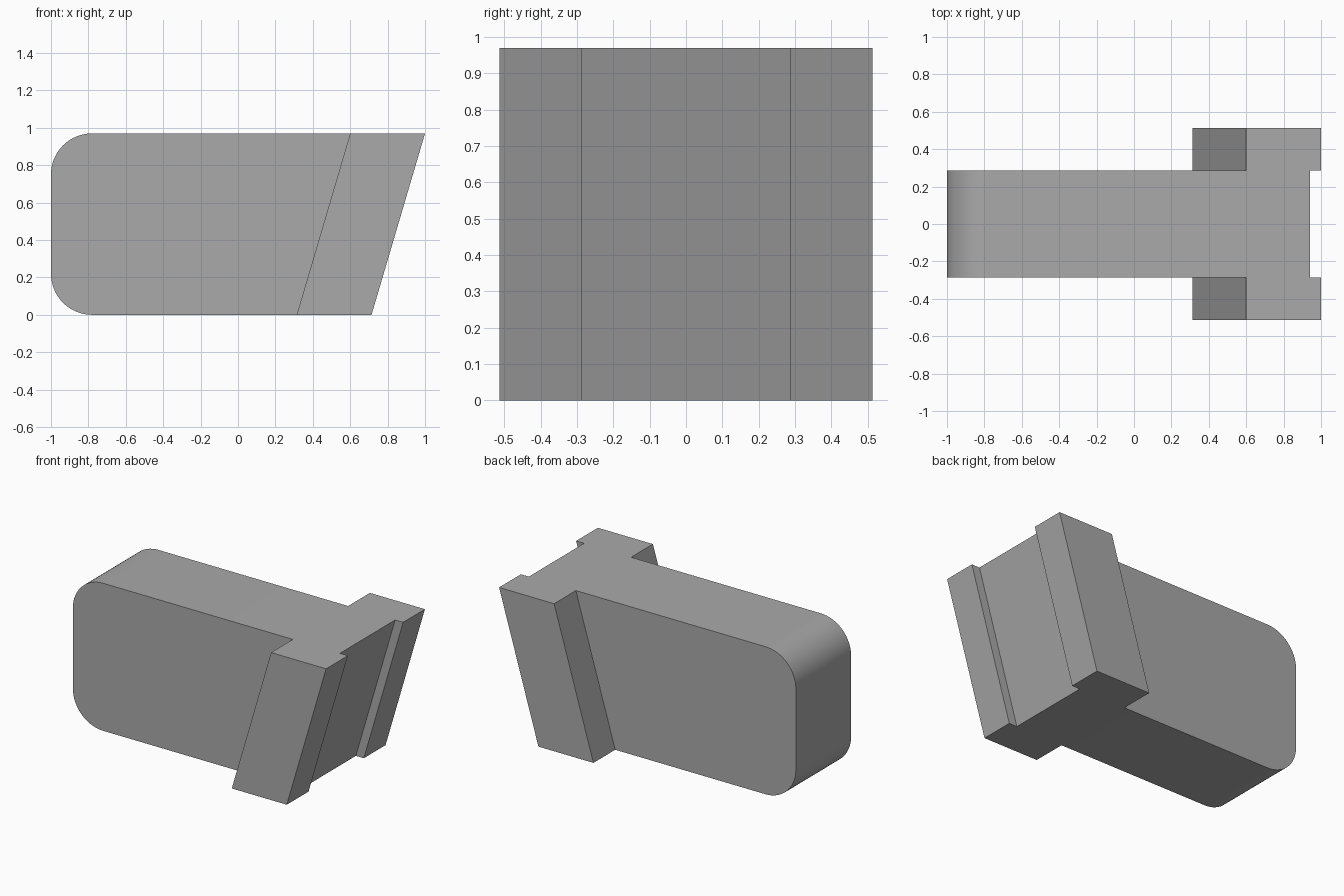
import bpy
import bmesh

cube = bpy.data.objects.get("Cube")
if cube:
    bpy.data.objects.remove(cube, do_unlink=True)

HEIGHT = 0.97
LEAN = 0.286      # sideways shift of the slanted end from bottom to top
RADIUS = 0.22     # rounding of the plain end

grey = bpy.data.materials.new("plain grey")
grey.use_nodes = True
colour = (0.4, 0.4, 0.4, 1)
grey.diffuse_color = colour
grey.node_tree.nodes["Principled BSDF"].inputs["Base Color"].default_value = colour

# Plan outline at the base: long slab with a wider slotted rail at one end
half = [(-1, 0.287), (0.314, 0.287), (0.314, 0.513),
        (0.714, 0.513), (0.714, 0.287), (0.656, 0.287)]
outline = half + [(x, -y) for x, y in reversed(half)]

bm = bmesh.new()
base = bm.faces.new([bm.verts.new((x, y, 0)) for x, y in outline])
raised = bmesh.ops.extrude_face_region(bm, geom=[base], use_keep_orig=True)
for v in [g for g in raised["geom"] if isinstance(g, bmesh.types.BMVert)]:
    v.co.z = HEIGHT
    if v.co.x > 0:
        v.co.x += LEAN

# Round the top and bottom edges of the plain end
ends = [e for e in bm.edges
        if all(v.co.x < -0.99 for v in e.verts)
        and abs(e.verts[0].co.y - e.verts[1].co.y) > 0.1]
bmesh.ops.bevel(bm, geom=ends, offset=RADIUS, offset_type='OFFSET',
                segments=16, profile=0.5, affect='EDGES')
bmesh.ops.recalc_face_normals(bm, faces=bm.faces)

mesh = bpy.data.meshes.new("slanted_rail_block")
bm.to_mesh(mesh)
bm.free()
mesh.materials.append(grey)
block = bpy.data.objects.new("slanted_rail_block", mesh)
bpy.context.collection.objects.link(block)

# Smooth the rounded end, keep the other edges sharp
bpy.context.view_layer.objects.active = block
block.select_set(True)
bpy.ops.object.shade_smooth_by_angle(angle=0.5)
